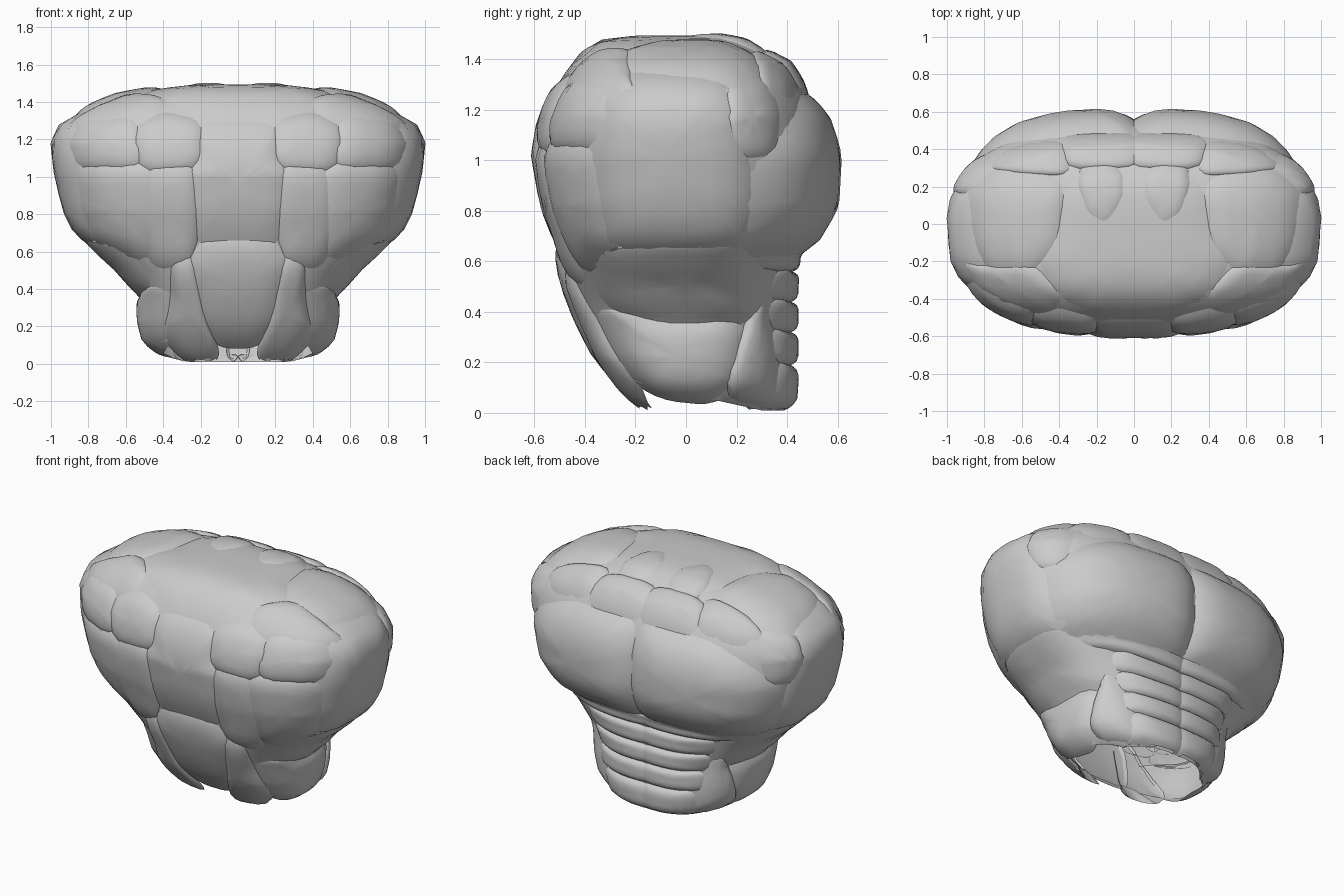
import bpy
import bmesh
import math
from mathutils import Vector
from mathutils.bvhtree import BVHTree

default_cube = bpy.data.objects.get("Cube")
if default_cube:
    bpy.data.objects.remove(default_cube, do_unlink=True)

parts = []
SEGMENTS = 64
SINK = 0.012
OVERLAP = 1.06

# Direction each muscle plate faces
FACING = {
    "front": Vector((0, -1, 0)),
    "back": Vector((0, 1, 0)),
    "side": Vector((1, 0, 0)),
    "top": Vector((0, 0, 1)),
}


def add_object(name, bm, mirrored=False):
    mesh = bpy.data.meshes.new(name)
    bm.to_mesh(mesh)
    bm.free()
    obj = bpy.data.objects.new(name, mesh)
    bpy.context.collection.objects.link(obj)
    if mirrored:
        modifier = obj.modifiers.new("Mirror", "MIRROR")
        modifier.use_mirror_merge = False
    parts.append(obj)
    return obj


def section_ring(bm, z, half_width, front_depth, back_depth):
    ring = []
    for i in range(SEGMENTS):
        angle = math.tau * i / SEGMENTS
        c, s = math.cos(angle), math.sin(angle)
        depth, roundness = (back_depth, 2.6) if s > 0 else (front_depth, 2.75)
        x = math.copysign(abs(c) ** (2 / roundness), c) * half_width
        y = math.copysign(abs(s) ** (2 / roundness), s) * depth
        ring.append(bm.verts.new((x, y, z)))
    return ring


# Torso core: height, half width, depth towards -y, depth towards +y
core_sections = [
    (.01, .34, .19, .39), (.05, .42, .22, .41), (.12, .475, .27, .415),
    (.22, .5, .34, .415), (.36, .51, .41, .415), (.5, .63, .465, .415),
    (.62, .765, .495, .425), (.68, .85, .505, .48), (.82, .91, .55, .55),
    (1.02, .955, .585, .56), (1.18, .975, .56, .52), (1.28, .935, .52, .475),
    (1.36, .81, .465, .42), (1.42, .66, .41, .31), (1.455, .48, .36, .24),
    (1.472, .25, .2, .16),
]
core = bmesh.new()
rings = [section_ring(core, *section) for section in core_sections]
for low, high in zip(rings, rings[1:]):
    for i in range(SEGMENTS):
        j = (i + 1) % SEGMENTS
        core.faces.new((low[i], low[j], high[j], high[i]))
core.faces.new(rings[-1])
core_tree = BVHTree.FromBMesh(core)

# Slanted open rim, higher on the spine side
bmesh.ops.bisect_plane(core, geom=core.verts[:] + core.edges[:] + core.faces[:],
                       plane_co=(0, .3, .01), plane_no=(0, .22, 1),
                       clear_inner=True)
add_object("torso_core", core)


def round_corners(points, steps=2):
    for _ in range(steps):
        rounded = []
        for a, b in zip(points, points[1:] + points[:1]):
            rounded += [a.lerp(b, .2), a.lerp(b, .8)]
        points = rounded
    return points


def in_space(view, u, v, distance):
    if view == "side":
        return Vector((distance, u, v))
    if view == "top":
        return Vector((u, v, distance))
    return Vector((u, FACING[view].y * distance, v))


def on_core(view, point, lift):
    direction = FACING[view]
    start = in_space(view, point.x, point.y, 3)
    hit, normal, _, _ = core_tree.ray_cast(start, -direction)
    if hit is None:
        guess = in_space(view, point.x, point.y, .5)
        hit, normal, _, _ = core_tree.find_nearest(guess)
    if normal.dot(direction) < 0:
        normal = -normal
    return hit + (normal + direction * .3).normalized() * lift


def muscle(name, view, outline, bulge=.042, central=False):
    """Domed plate laid over the core, either mirrored or spanning the middle."""
    points = [Vector(p) for p in outline]
    if central:
        points += [Vector((-p.x, p.y)) for p in reversed(points)]
    points = round_corners(points)
    centre = sum(points, Vector((0, 0))) / len(points)
    points = [centre.lerp(p, OVERLAP) for p in points]
    bm = bmesh.new()
    loops = []
    for scale in (1, .97, .92, .84, .7, .5, .25):
        lift = bulge * (1 - scale ** 5) - SINK
        loops.append([bm.verts.new(on_core(view, centre.lerp(p, scale), lift))
                      for p in points])
    count = len(points)
    for outer, inner in zip(loops, loops[1:]):
        for i in range(count):
            j = (i + 1) % count
            bm.faces.new((outer[i], outer[j], inner[j], inner[i]))
    peak = bm.verts.new(on_core(view, centre, bulge - SINK))
    for i in range(count):
        bm.faces.new((loops[-1][i], loops[-1][(i + 1) % count], peak))
    bm.normal_update()
    if sum(f.normal.dot(FACING[view]) for f in bm.faces) < 0:
        bmesh.ops.reverse_faces(bm, faces=bm.faces[:])
    return add_object(name, bm, mirrored=not central)


# Spine side: middle column, lower wedge and the strips beside it
muscle("spine_column", "front",
       [(.22, 1.3), (.22, 1.1), (.28, 1), (.26, .8), (.22, .62)], central=True)
muscle("lower_spine_wedge", "front",
       [(.17, .69), (.29, .54), (.21, .22), (.1, .1)], .045, central=True)
muscle("lower_spine_strip", "front",
       [(.24, .6), (.36, .56), (.36, .35), (.41, .15), (.27, .01),
        (.09, .03), (.17, .25)], .045)
muscle("upper_back_inner", "front",
       [(.19, 1.04), (.53, 1.02), (.58, 1.25), (.42, 1.36), (.18, 1.3)])
muscle("upper_back_outer", "front",
       [(.48, 1.04), (.89, 1.04), (.92, 1.2), (.82, 1.35), (.54, 1.36)])
muscle("middle_back_inner", "front",
       [(.22, 1.1), (.5, 1.08), (.54, .75), (.46, .5), (.26, .52),
        (.2, .7)])
muscle("middle_back_outer", "front",
       [(.44, 1.09), (.88, 1.08), (.91, .85), (.8, .63), (.48, .53),
        (.41, .75)])

# Flanks: large chest side, waist, hip and groin plates
muscle("chest_side", "side",
       [(-.41, .75), (-.33, .62), (.22, .62), (.28, .8), (.24, 1.15),
        (.13, 1.36), (-.18, 1.39), (-.32, 1.32), (-.4, 1.05)])
muscle("waist_side", "side",
       [(-.39, .64), (-.35, .43), (-.1, .32), (.15, .34), (.36, .37),
        (.36, .6), (.2, .67), (-.25, .66)])
muscle("hip_side", "side",
       [(-.38, .43), (-.27, .17), (-.1, .06), (.1, .04), (.21, .13),
        (.25, .38), (-.1, .37)], .052)
muscle("groin_side", "side",
       [(.13, .06), (.37, .01), (.38, .2), (.32, .46), (.24, .38)], .055)
muscle("shoulder_front", "side",
       [(.15, 1.1), (.22, 1), (.36, 1.02), (.38, 1.2), (.3, 1.36),
        (.16, 1.32)], .036)

# Chest plates
muscle("chest_plate", "back",
       [(0, .7), (.03, .61), (.35, .58), (.7, .61), (.85, .75), (.9, .98),
        (.75, 1.14), (.5, 1.25), (.2, 1.26), (0, 1.25)], .076)

# Stacked belly rows, the top one running wide under the chest
row_edges = [.01, .19, .32, .44, .56, .65]
row_widths = [.34, .4, .42, .46, .68]
for row, width in enumerate(row_widths):
    low, high = row_edges[row], row_edges[row + 1]
    muscle(f"belly_row_{row + 1}", "back",
           [(-.05, low), (width * .5, low - .005), (width, low + .015),
            (width, high + .02), (width * .5, high), (-.05, high)], .045)

# Shoulder line and top of the back
muscle("upper_back_top", "top",
       [(.2, -.53), (.44, -.38), (.53, -.2), (.44, -.05), (.4, .17),
        (.26, .34)], .034, central=True)
muscle("shoulder_top", "top",
       [(.4, -.12), (.58, -.29), (.77, -.28), (.88, -.1), (.9, .2),
        (.75, .32), (.5, .31), (.36, .2)], .04)
muscle("shoulder_rear", "top",
       [(.38, -.38), (.54, -.2), (.8, -.22), (.93, -.2), (.86, -.38),
        (.66, -.47), (.42, -.5)], .038)
muscle("neck_base", "top",
       [(.15, -.05), (.04, .1), (.04, .26), (.12, .35), (.28, .33),
        (.31, .2), (.26, .03)], .042)
muscle("collar_inner", "top",
       [(-.04, .3), (.36, .29), (.4, .44), (.32, .49), (-.04, .49)], .045)
muscle("collar_outer", "top",
       [(.33, .26), (.6, .26), (.8, .3), (.66, .42), (.37, .46)], .04)

# Smooth shading
bpy.ops.object.select_all(action="DESELECT")
for part in parts:
    part.select_set(True)
bpy.context.view_layer.objects.active = parts[0]
bpy.ops.object.shade_smooth_by_angle(angle=math.radians(40))
